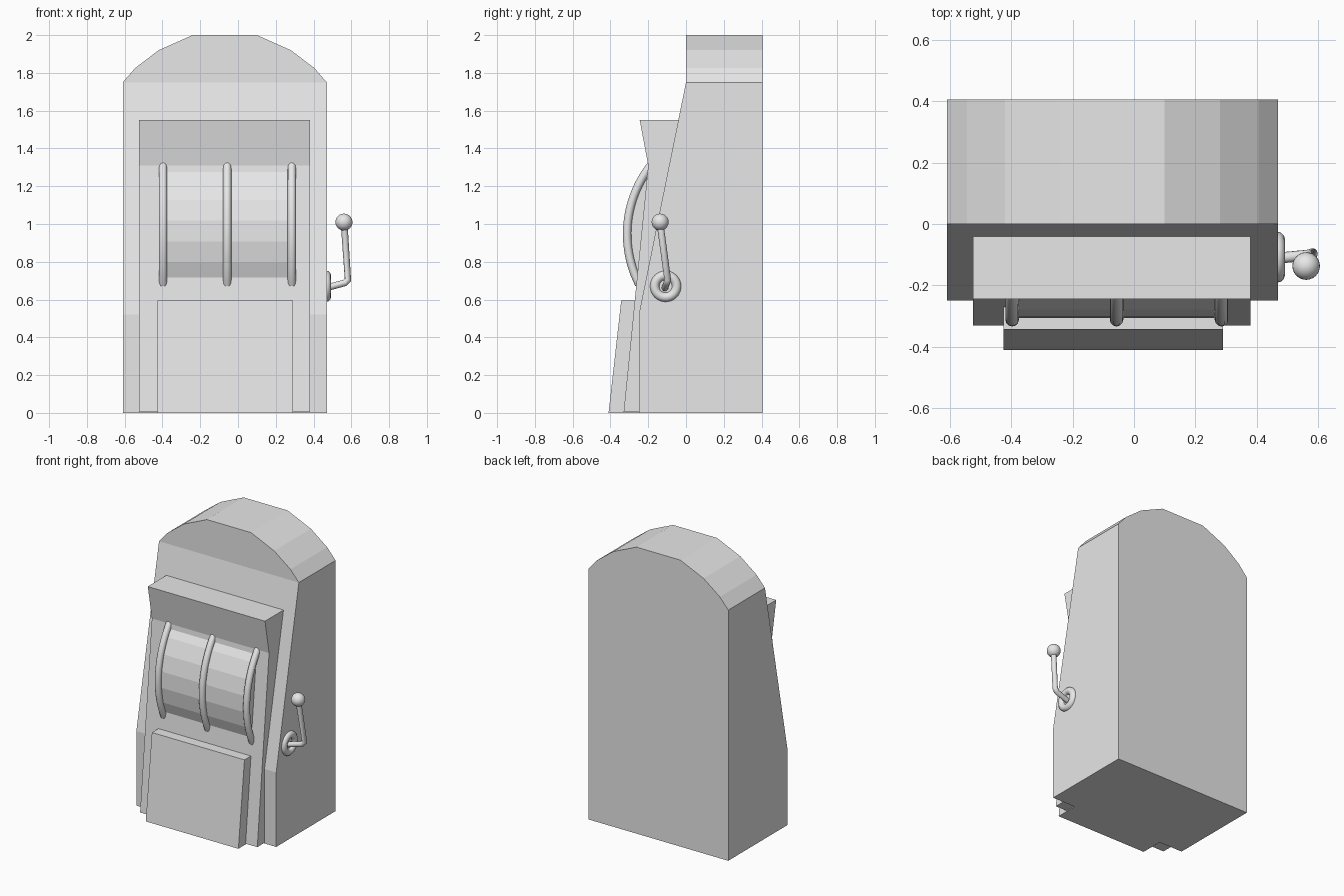
import bpy, bmesh, math
from mathutils import Vector

cube = bpy.data.objects.get("Cube")
if cube:
    bpy.data.objects.remove(cube, do_unlink=True)

grey = bpy.data.materials.new("light grey")
grey.use_nodes = True
grey.diffuse_color = (0.8, 0.8, 0.8, 1)
grey.node_tree.nodes["Principled BSDF"].inputs["Base Color"].default_value = (0.8, 0.8, 0.8, 1)


def mesh_object(name, verts, faces):
    bm = bmesh.new()
    vs = [bm.verts.new(v) for v in verts]
    for f in faces:
        bm.faces.new([vs[i] for i in f])
    bmesh.ops.recalc_face_normals(bm, faces=bm.faces)
    mesh = bpy.data.meshes.new(name)
    bm.to_mesh(mesh)
    bm.free()
    mesh.materials.append(grey)
    obj = bpy.data.objects.new(name, mesh)
    bpy.context.collection.objects.link(obj)
    return obj


def side_prism(name, profile, x0, x1):
    """Extrude a (y, z) profile across the width."""
    n = len(profile)
    verts = [(x, y, z) for x in (x0, x1) for y, z in profile]
    faces = [range(n), range(n, 2 * n)]
    faces += [(i, (i + 1) % n, n + (i + 1) % n, n + i) for i in range(n)]
    return mesh_object(name, verts, faces)


def tube(name, points, radius, sides=12):
    """Sweep a capped round section along a path."""
    pts = [Vector(p) for p in points]
    n = len(pts)
    verts, faces = [], []
    for i, p in enumerate(pts):
        before = (p - pts[i - 1]).normalized() if i else Vector()
        after = (pts[i + 1] - p).normalized() if i < n - 1 else Vector()
        along = (before + after).normalized()
        ref = Vector((0, 1, 0)) if abs(along.y) < 0.75 else Vector((1, 0, 0))
        u = along.cross(ref).normalized()
        v = along.cross(u)
        for k in range(sides):
            a = math.tau * k / sides
            verts.append(p + radius * (math.cos(a) * u + math.sin(a) * v))
    for i in range(n - 1):
        for k in range(sides):
            a, b = i * sides + k, i * sides + (k + 1) % sides
            faces.append((a, b, b + sides, a + sides))
    faces += [range(sides), range((n - 1) * sides, n * sides)]
    return smooth(mesh_object(name, verts, faces))


def smooth(obj):
    bpy.ops.object.select_all(action='DESELECT')
    obj.select_set(True)
    bpy.context.view_layer.objects.active = obj
    bpy.ops.object.shade_smooth_by_angle(angle=math.radians(50))
    return obj


# Cabinet: sloping front and a faceted arched top
mid = -0.07
half = [(0.54, 0), (0.54, 0.52), (0.54, 1.75), (0.475, 1.825), (0.35, 1.92), (0.17, 2.0)]
outline = [(mid - x, z) for x, z in half] + [(mid + x, z) for x, z in reversed(half)]
n = len(outline)
verts = [(x, -0.25 if z < 0.6 else 0, z) for x, z in outline]
verts += [(x, 0.405, z) for x, z in outline]
faces = [(0, 1, 10, 11), (1, 2, 9, 10), range(2, 10), range(n, 2 * n)]
faces += [(i, (i + 1) % n, n + (i + 1) % n, n + i) for i in range(n)]
mesh_object("cabinet", verts, faces)

# Raised front panel with a flared hood, and the lower door
side_prism("front_panel", [(0.11, 0.005), (-0.33, 0.005), (-0.2, 1.31), (-0.245, 1.55), (0.11, 1.55)],
           -0.525, 0.38)
side_prism("lower_door", [(-0.25, 0), (-0.41, 0), (-0.343, 0.595), (-0.25, 0.595)], -0.425, 0.29)

# Reel drum: shallow faceted arc bulging from the panel
reel_y, reel_z, reel_r = 0.276, 0.947, 0.588


def arc(radius, low, high, steps):
    angles = [math.radians(low + (high - low) * i / steps) for i in range(steps + 1)]
    return [(reel_y - radius * math.cos(a), reel_z + radius * math.sin(a)) for a in angles]


side_prism("reel_drum", arc(reel_r - 0.004, -26, 40, 6), -0.4, 0.285)

# Rounded divider rings over the drum
for name, x in (("right", -0.397), ("middle", -0.057), ("left", 0.285)):
    tube(name + "_reel_ring", [(x, y, z) for y, z in arc(reel_r, -27, 40, 24)], 0.022)

# Lever: round collar, bent arm and ball knob
bpy.ops.mesh.primitive_torus_add(major_radius=0.058, minor_radius=0.025, major_segments=32,
                                 minor_segments=12, location=(0.467, -0.108, 0.67),
                                 rotation=(0, math.pi / 2, 0))
collar = bpy.context.object
collar.name = "lever_collar"
tube("lever_arm", [(0.46, -0.112, 0.66), (0.565, -0.102, 0.688), (0.582, -0.097, 0.705),
                   (0.562, -0.137, 1.0)], 0.018)
bpy.ops.mesh.primitive_uv_sphere_add(segments=24, ring_count=12, radius=0.045,
                                     location=(0.561, -0.137, 1.01))
knob = bpy.context.object
knob.name = "lever_knob"
for obj in (collar, knob):
    obj.data.materials.append(grey)
    smooth(obj)
